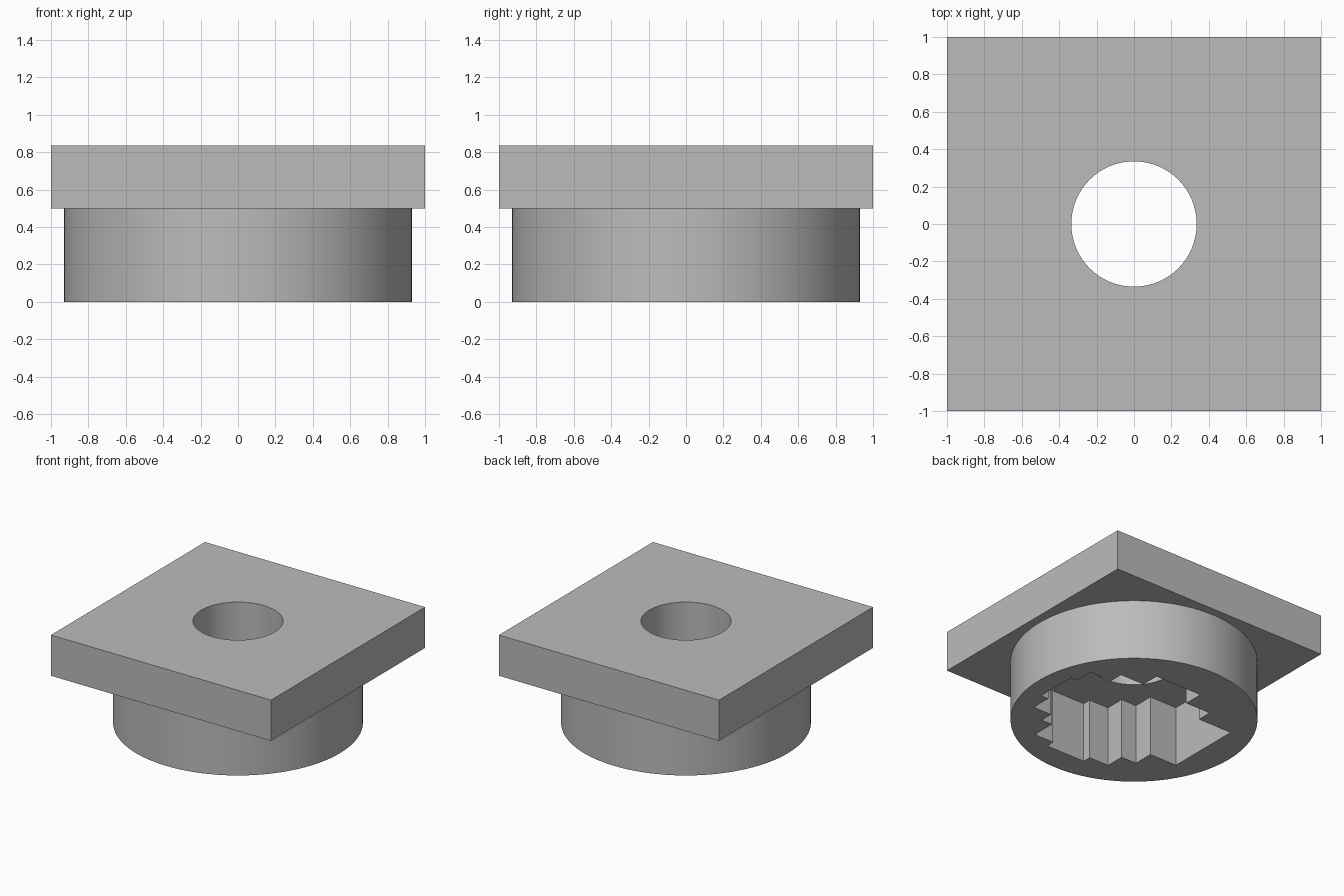
import bpy, bmesh, math
from mathutils import Vector

default = bpy.data.objects.get("Cube")
if default:
    bpy.data.objects.remove(default, do_unlink=True)

grey = bpy.data.materials.new("light_grey")
grey.use_nodes = True
colour = (0.5, 0.5, 0.5, 1)
grey.diffuse_color = colour
grey.node_tree.nodes["Principled BSDF"].inputs["Base Color"].default_value = colour


def circle(radius, sides=96):
    return [(radius * math.cos(2 * math.pi * i / sides),
             radius * math.sin(2 * math.pi * i / sides)) for i in range(sides)]


def staircase(start, stops):
    """Axis-aligned outline: each stop moves along y, then x, alternately."""
    x, y = start
    points = [(x, y)]
    for i, stop in enumerate(stops):
        if i % 2:
            x = stop
        else:
            y = stop
        points.append((x, y))
    return points


def holed_prism(name, outer, inner, bottom, top):
    """Extruded outline with a hole passing right through it."""
    bm = bmesh.new()
    rims = {bottom: [], top: []}
    for outline in (outer, inner):
        low, high = [[bm.verts.new((x, y, z)) for x, y in outline]
                     for z in (bottom, top)]
        for i in range(len(low)):
            j = (i + 1) % len(low)
            bm.faces.new((low[i], low[j], high[j], high[i]))
            rims[bottom].append(bm.edges.get((low[i], low[j])))
            rims[top].append(bm.edges.get((high[i], high[j])))
    for z, edges in rims.items():
        bmesh.ops.triangle_fill(bm, edges=edges, use_beauty=True,
                                normal=Vector((0, 0, 1)))
    bmesh.ops.recalc_face_normals(bm, faces=bm.faces)
    mesh = bpy.data.meshes.new(name)
    bm.to_mesh(mesh)
    bm.free()
    mesh.materials.append(grey)
    obj = bpy.data.objects.new(name, mesh)
    bpy.context.collection.objects.link(obj)
    bpy.ops.object.select_all(action='DESELECT')
    obj.select_set(True)
    bpy.context.view_layer.objects.active = obj
    bpy.ops.object.shade_smooth_by_angle(angle=math.radians(30))
    return obj


# Square plate with a round bore
square = [(-1, -1), (1, -1), (1, 1), (-1, 1)]
holed_prism("square_plate", square, circle(0.335), 0.5, 0.835)

# Round collar with a stepped socket, outline running anticlockwise
socket = staircase((0.77, -0.17), [
    0.18, 0.71, 0.34, 0.51, 0.455, 0.29, 0.61, -0.14,
    0.445, -0.37, 0.32, -0.68, -0.32, -0.43, -0.49, -0.29,
    -0.65, -0.11, -0.72, 0.25, -0.65, 0.43, -0.45, 0.53,
    -0.34, 0.70, -0.17])
holed_prism("round_collar", circle(0.93), socket, 0, 0.5)
